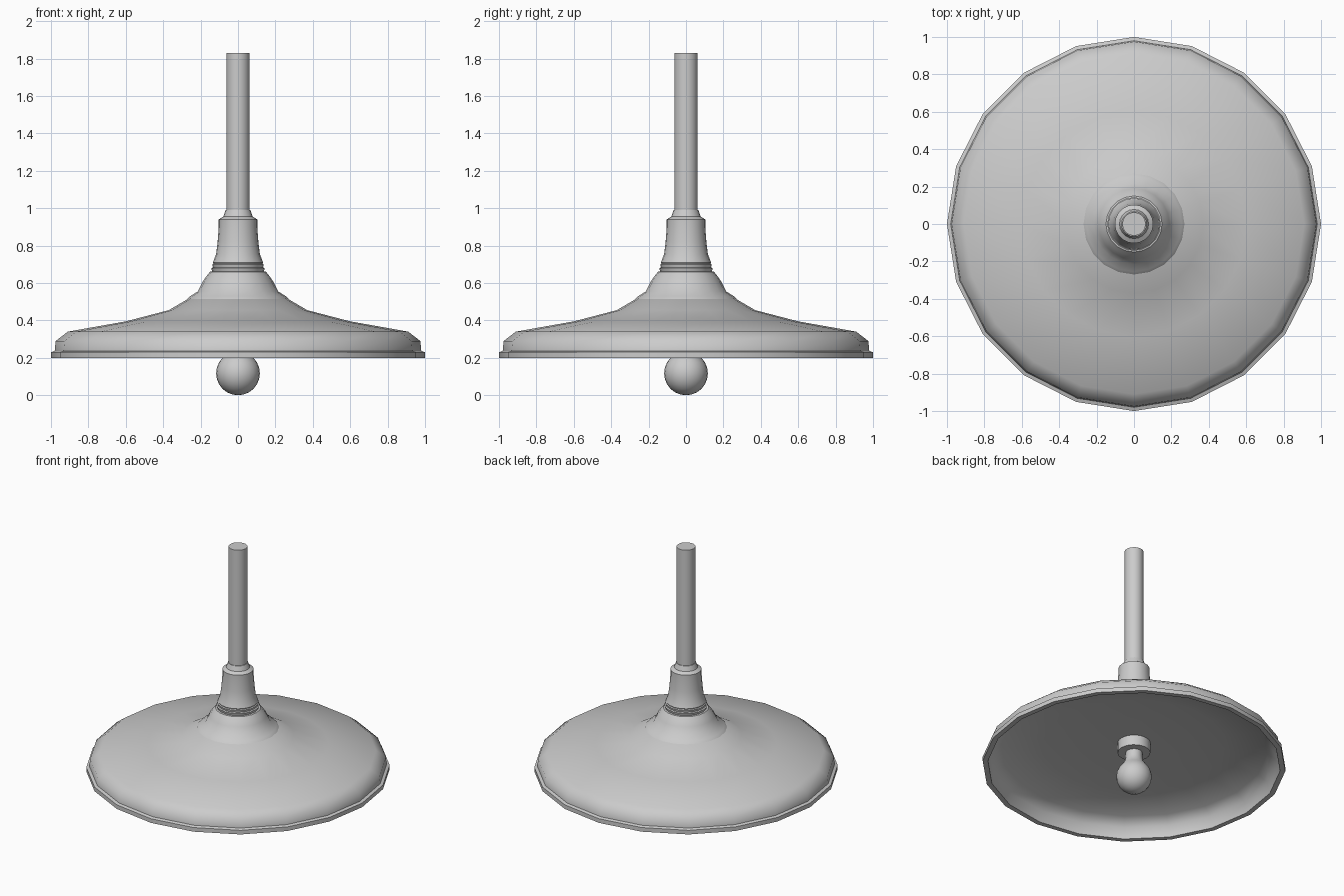
import bpy, bmesh, math

if "Cube" in bpy.data.objects:
    bpy.data.objects.remove(bpy.data.objects["Cube"])


def lathe(name, profile, sides=20, angle=35):
    """Revolve (radius, z) points around z; radius 0 becomes a pole."""
    bm = bmesh.new()
    rings = []
    for r, z in profile:
        if r == 0:
            rings.append([bm.verts.new((0, 0, z))] * sides)
        else:
            rings.append([bm.verts.new((r * math.cos(math.tau * i / sides),
                                        r * math.sin(math.tau * i / sides), z))
                          for i in range(sides)])
    for a, b in zip(rings, rings[1:]):
        for i in range(sides):
            j = (i + 1) % sides
            quad = list(dict.fromkeys((a[i], a[j], b[j], b[i])))
            bm.faces.new(quad)
    bmesh.ops.recalc_face_normals(bm, faces=bm.faces[:])
    mesh = bpy.data.meshes.new(name)
    bm.to_mesh(mesh)
    bm.free()
    obj = bpy.data.objects.new(name, mesh)
    bpy.context.collection.objects.link(obj)
    bpy.ops.object.select_all(action='DESELECT')
    obj.select_set(True)
    bpy.context.view_layer.objects.active = obj
    bpy.ops.object.shade_smooth_by_angle(angle=math.radians(angle))
    return obj


# Wide flared shade: shallow inner ceiling, rolled rim, outer skin
lathe("shade", [(0, 0.375), (0.30, 0.372), (0.60, 0.36), (0.88, 0.325),
                (0.95, 0.28), (0.965, 0.20), (1.0, 0.20), (1.0, 0.23),
                (0.98, 0.237), (0.975, 0.29), (0.91, 0.34), (0.60, 0.395),
                (0.37, 0.455), (0.25, 0.525), (0, 0.525)], angle=50)

# Stepped collar holding the shade
lathe("collar", [(0, 0.515), (0.27, 0.515), (0.255, 0.53), (0.215, 0.555),
                 (0.19, 0.605), (0.17, 0.635), (0.15, 0.66), (0.138, 0.662),
                 (0.143, 0.68), (0.134, 0.684), (0.138, 0.70), (0.132, 0.705),
                 (0.134, 0.71), (0.117, 0.755), (0.109, 0.82), (0.103, 0.90),
                 (0.103, 0.94), (0.078, 0.955), (0.066, 0.99), (0, 0.99)])

# Hanging rod
lathe("rod", [(0, 0.95), (0.062, 0.95), (0.062, 1.83), (0, 1.83)], 24)

# Bulb socket under the ceiling
lathe("socket", [(0, 0.30), (0.108, 0.30), (0.108, 0.39), (0, 0.39)], 24)

# Round bulb with a narrow neck
R = 0.117
ball = [(R * math.sin(math.radians(a)), R - R * math.cos(math.radians(a)))
        for a in range(15, 136, 15)]
lathe("bulb", [(0, 0)] + ball + [(0.062, 0.23), (0.055, 0.26), (0.055, 0.31),
                                 (0, 0.31)], 24)
